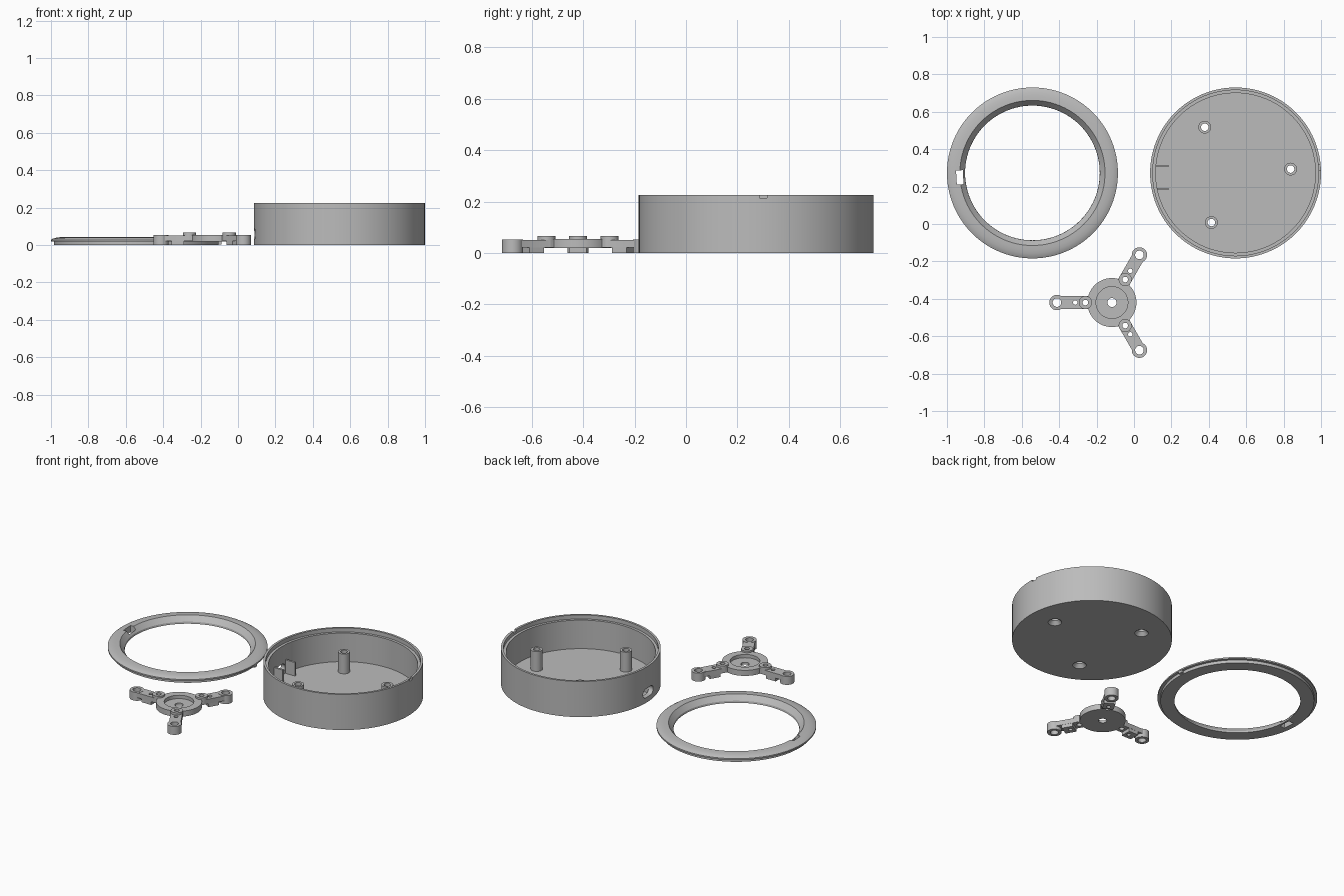
import bpy, bmesh, math
from mathutils import Matrix, Vector

if "Cube" in bpy.data.objects:
    bpy.data.objects.remove(bpy.data.objects["Cube"])

grey = bpy.data.materials.new("plain_grey")
grey.diffuse_color = (0.5, 0.5, 0.5, 1)
grey.use_nodes = True
grey.node_tree.nodes["Principled BSDF"].inputs["Base Color"].default_value = grey.diffuse_color


def finish(name, bm):
    bmesh.ops.recalc_face_normals(bm, faces=bm.faces)
    me = bpy.data.meshes.new(name)
    bm.to_mesh(me)
    bm.free()
    me.materials.append(grey)
    ob = bpy.data.objects.new(name, me)
    bpy.context.collection.objects.link(ob)
    return ob


def lathe(name, profile, centre, n=96):
    """Closed (radius, z) profile swept around a vertical axis; radius 0 closes on the axis."""
    bm = bmesh.new()
    vs = [bm.verts.new((r, 0, z)) for r, z in profile]
    es = [bm.edges.new((vs[i], vs[(i + 1) % len(vs)])) for i in range(len(vs))
          if profile[i][0] > 0 or profile[(i + 1) % len(vs)][0] > 0]
    bmesh.ops.spin(bm, geom=vs + es, cent=(0, 0, 0), axis=(0, 0, 1),
                   angle=math.tau, steps=n, use_merge=True)
    bmesh.ops.remove_doubles(bm, verts=bm.verts, dist=1e-5)
    bmesh.ops.translate(bm, verts=bm.verts, vec=(centre[0], centre[1], 0))
    return finish(name, bm)


def cyl(name, x, y, z0, z1, r, r_top=None, n=40):
    bm = bmesh.new()
    bmesh.ops.create_cone(bm, cap_ends=True, segments=n, radius1=r,
                          radius2=r if r_top is None else r_top, depth=z1 - z0,
                          matrix=Matrix.Translation((x, y, (z0 + z1) / 2)))
    return finish(name, bm)


def box(name, centre, size, turn=0):
    bm = bmesh.new()
    bmesh.ops.create_cube(bm, size=1, matrix=Matrix.Translation(centre)
                          @ Matrix.Rotation(turn, 4, 'Z') @ Matrix.Diagonal((*size, 1)))
    return finish(name, bm)


def combine(ob, others, operation):
    """Union or cut a list of helpers into ob, then remove the helpers."""
    for other in others:
        m = ob.modifiers.new("bool", 'BOOLEAN')
        m.operation, m.solver, m.object = operation, 'EXACT', other
    dg = bpy.context.evaluated_depsgraph_get()
    me = bpy.data.meshes.new_from_object(ob.evaluated_get(dg))
    ob.modifiers.clear()
    ob.data = me
    for other in others:
        bpy.data.objects.remove(other)


def polar(c, r, a):
    return c[0] + r * math.cos(a), c[1] + r * math.sin(a)


def smooth(ob):
    bpy.ops.object.select_all(action='DESELECT')
    ob.select_set(True)
    bpy.context.view_layer.objects.active = ob
    bpy.ops.object.shade_smooth_by_angle(angle=math.radians(30))


# Round case: floor, wall and stepped rim
C = (0.543, 0.273)
case = lathe("case", [(0, 0), (0.457, 0), (0.457, 0.225), (0.443, 0.225),
                      (0.443, 0.2), (0.427, 0.2), (0.427, 0.02), (0, 0.02)], C)
posts = [polar(C, 0.295, math.radians(4 + 120 * k)) for k in range(3)]
ribs = [box("rib", (0.15, y, 0.06), (0.07, 0.012, 0.09)) for y in (0.31, 0.187)]
combine(case, [cyl("post", *p, 0.01, 0.145, 0.034) for p in posts] + ribs, 'UNION')

# Screw holes with countersinks, cable slot and rim notch
cuts = [cyl("screw_hole", *p, -0.05, 0.2, 0.02) for p in posts]
cuts += [cyl("countersink", *p, -0.002, 0.022, 0.041, 0.02) for p in posts]
bm = bmesh.new()
ring = []
for k in range(32):
    a = math.tau * (k + 0.5) / 32
    ring.append(bm.verts.new((0.06, 0.25 + math.copysign(0.026, math.cos(a)) + 0.028 * math.cos(a),
                              0.06 + 0.028 * math.sin(a))))
face = bm.faces.new(ring)
ext = bmesh.ops.extrude_face_region(bm, geom=[face])
bmesh.ops.translate(bm, vec=(0.08, 0, 0),
                    verts=[v for v in ext["geom"] if isinstance(v, bmesh.types.BMVert)])
cuts.append(finish("cable_slot", bm))
cuts.append(box("rim_notch", (0.99, 0.3, 0.225), (0.05, 0.03, 0.024)))
combine(case, cuts, 'DIFFERENCE')

# Bezel ring with plug step, domed flange and sloped inner edge
B = (-0.543, 0.273)
bezel = lathe("bezel_ring", [(0.36, 0), (0.44, 0), (0.44, 0.019), (0.457, 0.019),
                             (0.457, 0.028), (0.447, 0.034), (0.43, 0.039), (0.41, 0.042),
                             (0.388, 0.043), (0.362, 0.012)], B)
a = math.radians(4)
combine(bezel, [box("tab", (*polar(B, 0.443, a), 0.014), (0.024, 0.026, 0.02), a)], 'UNION')
a = math.radians(183.5)
combine(bezel, [box("window", (*polar(B, 0.389, a), 0.02), (0.036, 0.075, 0.2), a)], 'DIFFERENCE')

# Three-armed mount: recessed hub
H = (-0.118, -0.42)
mount = lathe("three_arm_mount", [(0.024, 0.02), (0.131, 0.02), (0.131, 0.055),
                                  (0.085, 0.055), (0.085, 0.034), (0.024, 0.034)], H, 64)
adds, holes = [], []
for k in range(3):
    a = math.radians(60 + 120 * k)
    end, near, mid = (polar(H, d, a) for d in (0.294, 0.142, 0.196))
    # Arm bar, foot and bosses
    adds.append(box("arm", (*polar(H, 0.2, a), 0.036), (0.19, 0.068, 0.03), a))
    adds.append(box("foot", (*polar(H, 0.204, a), 0.0125), (0.066, 0.066, 0.025), a))
    adds.append(cyl("end_boss", *end, 0, 0.053, 0.041))
    adds.append(cyl("near_boss", *near, 0.0225, 0.066, 0.035))
    # Holes through each arm
    holes.append(cyl("end_hole", *end, -0.1, 0.1, 0.023))
    holes.append(cyl("near_hole", *near, -0.1, 0.1, 0.015))
    holes.append(cyl("mid_hole", *mid, -0.1, 0.1, 0.012))
combine(mount, adds, 'UNION')
combine(mount, holes, 'DIFFERENCE')

for ob in (case, bezel, mount):
    smooth(ob)
